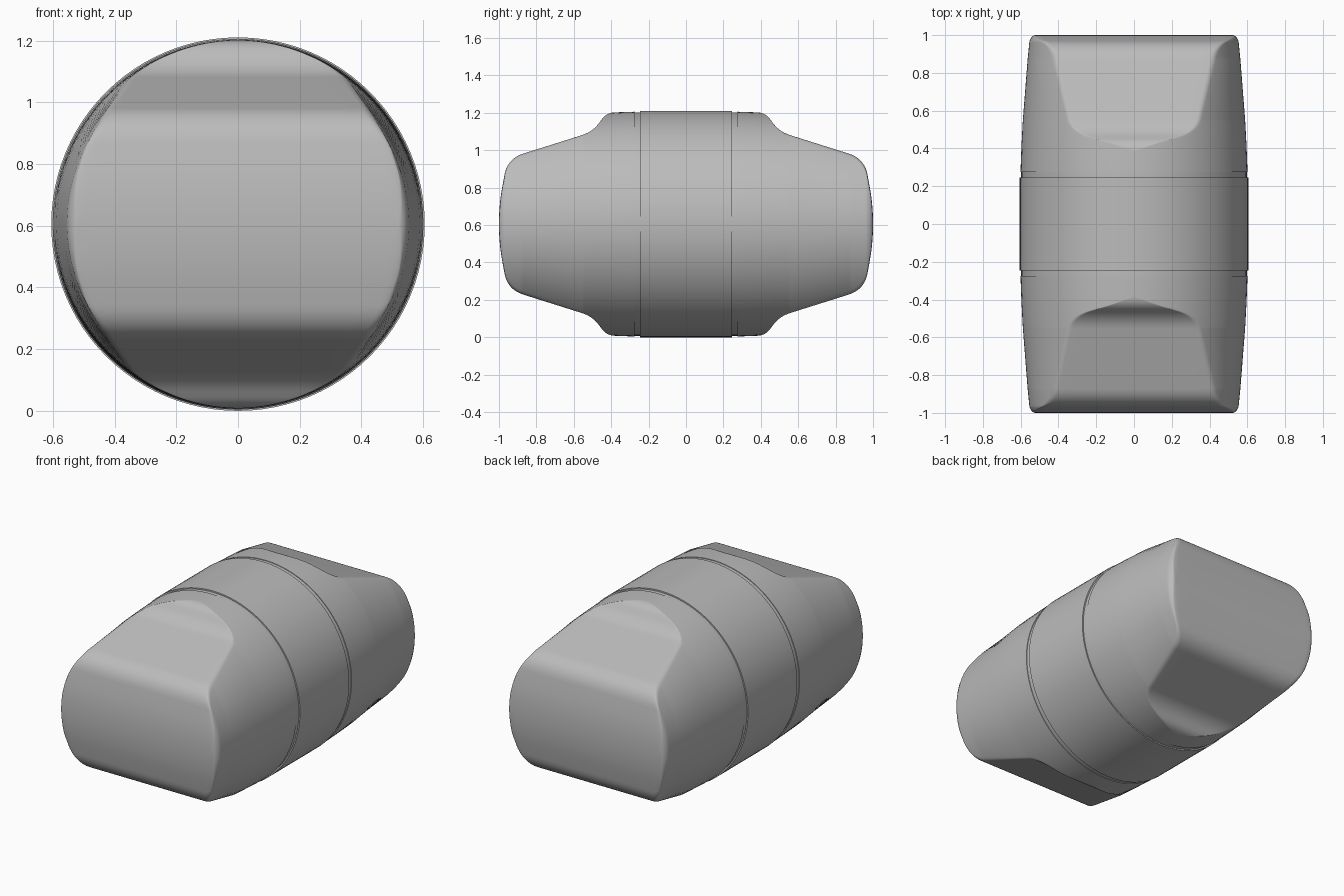
import bpy, bmesh
from math import sin, cos, asin, pi, sqrt
from mathutils import Vector

cube = bpy.data.objects.get("Cube")
if cube:
    bpy.data.objects.remove(cube, do_unlink=True)

CENTRE_Z = 0.605
FILLET = 0.045


def barrel_radius(y):
    """Gently bulging barrel with softened end edges."""
    r = 0.605 - 0.055 * y * y
    if y > 0.96:
        r -= 0.03 * (1 - sqrt(max(0, 1 - ((y - 0.96) / 0.04) ** 2)))
    return r


def rounded_path(points, steps=10):
    """Polyline whose inner corners are rounded by their setback."""
    path = [Vector(points[0][:2])]
    for before, here, after in zip(points, points[1:], points[2:]):
        corner = Vector(here[:2])
        a = corner + (Vector(before[:2]) - corner).normalized() * here[2]
        b = corner + (Vector(after[:2]) - corner).normalized() * here[2]
        for i in range(steps + 1):
            t = i / steps
            path.append(a * (1 - t) ** 2 + corner * 2 * t * (1 - t) + b * t * t)
    path.append(Vector(points[-1][:2]))
    return path


def section(r, h, arc=24, corner=6, flat=6):
    """Circle cut flat above and below, with filleted corners."""
    h = min(h, r)
    f = min(FILLET, h * 0.8)
    t = asin(min(1, (h - f) / (r - f)))
    cx, cz = (r - f) * cos(t), (r - f) * sin(t)
    quad = [(r * cos(t * i / arc), r * sin(t * i / arc)) for i in range(arc + 1)]
    for i in range(1, corner + 1):
        a = t + (pi / 2 - t) * i / corner
        quad.append((cx + f * cos(a), cz + f * sin(a)))
    quad += [(cx * (1 - i / flat), h) for i in range(1, flat + 1)]
    half = quad + [(-x, z) for x, z in reversed(quad[:-1])]
    return half + [(x, -z) for x, z in reversed(half[1:-1])]


# Side outline of one end: shoulder, sloping flat, rounded nose
outline = rounded_path([
    (0.375, barrel_radius(0.375)), (0.425, 0.596, 0.045), (0.498, 0.494, 0.06),
    (0.955, 0.35, 0.09), (1.0, 0.1, 0.095), (1.0, 0.0)])

# Centre band edge and groove, then the end
stations = [(0.245, 0.605, 1), (0.245, 0.597, 1), (0.275, 0.597, 1)]
stations += [(y, barrel_radius(y), 1) for y in (0.275, 0.31, 0.345)]
stations += [(y, barrel_radius(y), h) for y, h in outline]
stations = [(-y, r, h) for y, r, h in reversed(stations)] + stations

bm = bmesh.new()
rings = [[bm.verts.new((x, y, z + CENTRE_Z)) for x, z in section(r, h)]
         for y, r, h in stations]
for low, high in zip(rings, rings[1:]):
    for i in range(len(low)):
        bm.faces.new((low[i - 1], low[i], high[i], high[i - 1]))
bmesh.ops.remove_doubles(bm, verts=bm.verts, dist=0.0001)
bmesh.ops.recalc_face_normals(bm, faces=bm.faces)
mesh = bpy.data.meshes.new("barrel_body")
bm.to_mesh(mesh)
bm.free()
body = bpy.data.objects.new("barrel_body", mesh)
bpy.context.collection.objects.link(body)

# Plain grey
grey = bpy.data.materials.new("plain_grey")
grey.use_nodes = True
colour = (0.5, 0.5, 0.5, 1)
grey.diffuse_color = colour
grey.node_tree.nodes["Principled BSDF"].inputs["Base Color"].default_value = colour
mesh.materials.append(grey)

bpy.ops.object.select_all(action="DESELECT")
body.select_set(True)
bpy.context.view_layer.objects.active = body
bpy.ops.object.shade_smooth_by_angle(angle=pi / 6)
